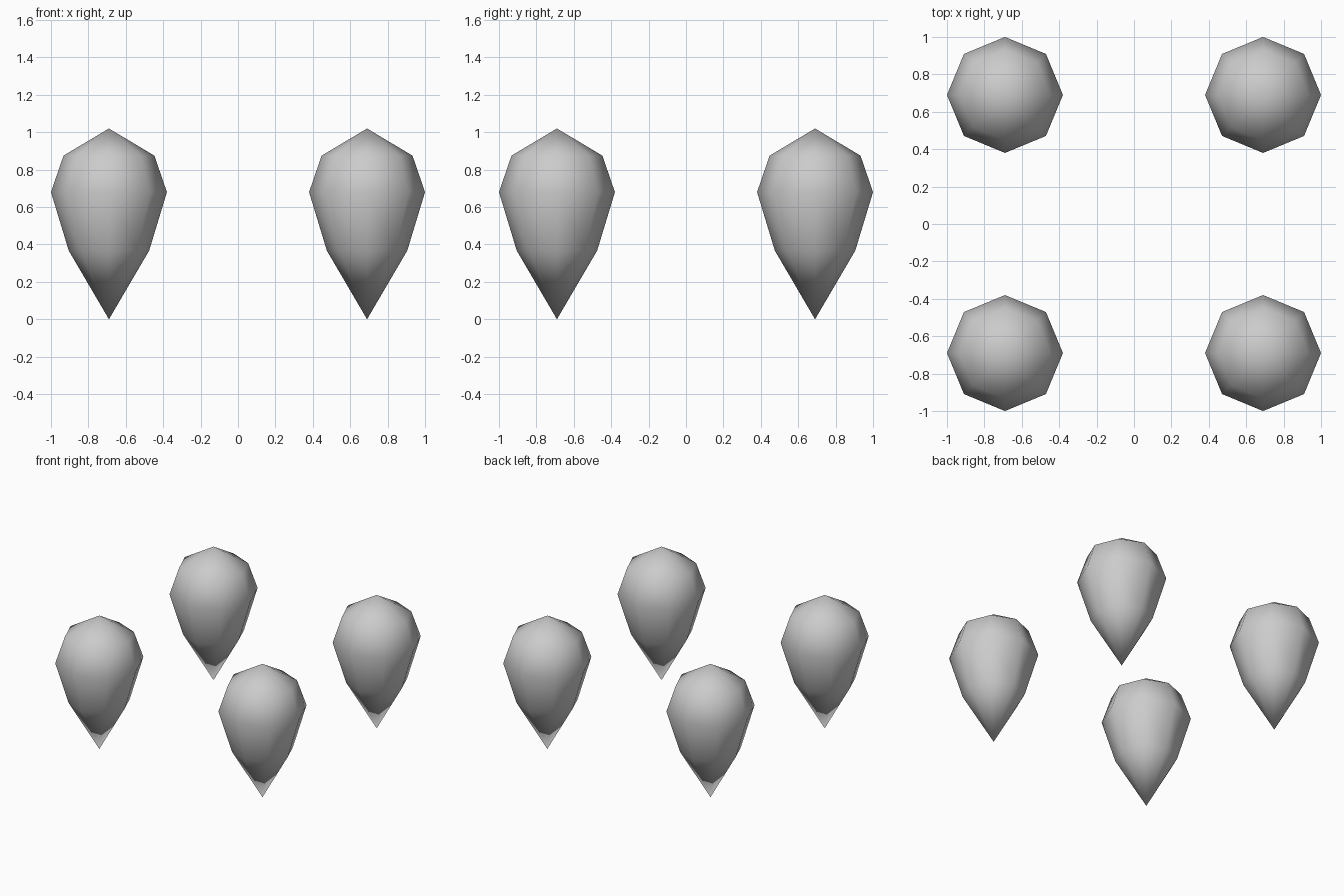
import bpy, bmesh

if "Cube" in bpy.data.objects:
    bpy.data.objects.remove(bpy.data.objects["Cube"])

# (radius, height) of the rings from bottom tip to top tip
PROFILE = [(0, 0), (0.215, 0.367), (0.31, 0.68), (0.243, 0.875), (0, 1.02)]
OFFSET = 0.69

# One low-poly teardrop: an 8-sided sphere reshaped ring by ring
mesh = bpy.data.meshes.new("teardrop")
bm = bmesh.new()
bmesh.ops.create_uvsphere(bm, u_segments=8, v_segments=4, radius=1)
for v in bm.verts:
    ring = round(v.co.z / 0.7071) if abs(v.co.z) < 0.9 else (2 if v.co.z > 0 else -2)
    r, z = PROFILE[ring + 2]
    flat = v.co.xy
    if r:
        flat = flat.normalized() * r
    else:
        flat = flat * 0
    v.co = (flat.x, flat.y, z)
bmesh.ops.recalc_face_normals(bm, faces=bm.faces)
for f in bm.faces:
    f.smooth = True
bm.to_mesh(mesh)
bm.free()

# Four copies at the corners of a square
for sx, side in ((-1, "left"), (1, "right")):
    for sy, end in ((-1, "front"), (1, "back")):
        ob = bpy.data.objects.new(f"teardrop_{end}_{side}", mesh)
        ob.location = (sx * OFFSET, sy * OFFSET, 0)
        bpy.context.collection.objects.link(ob)
